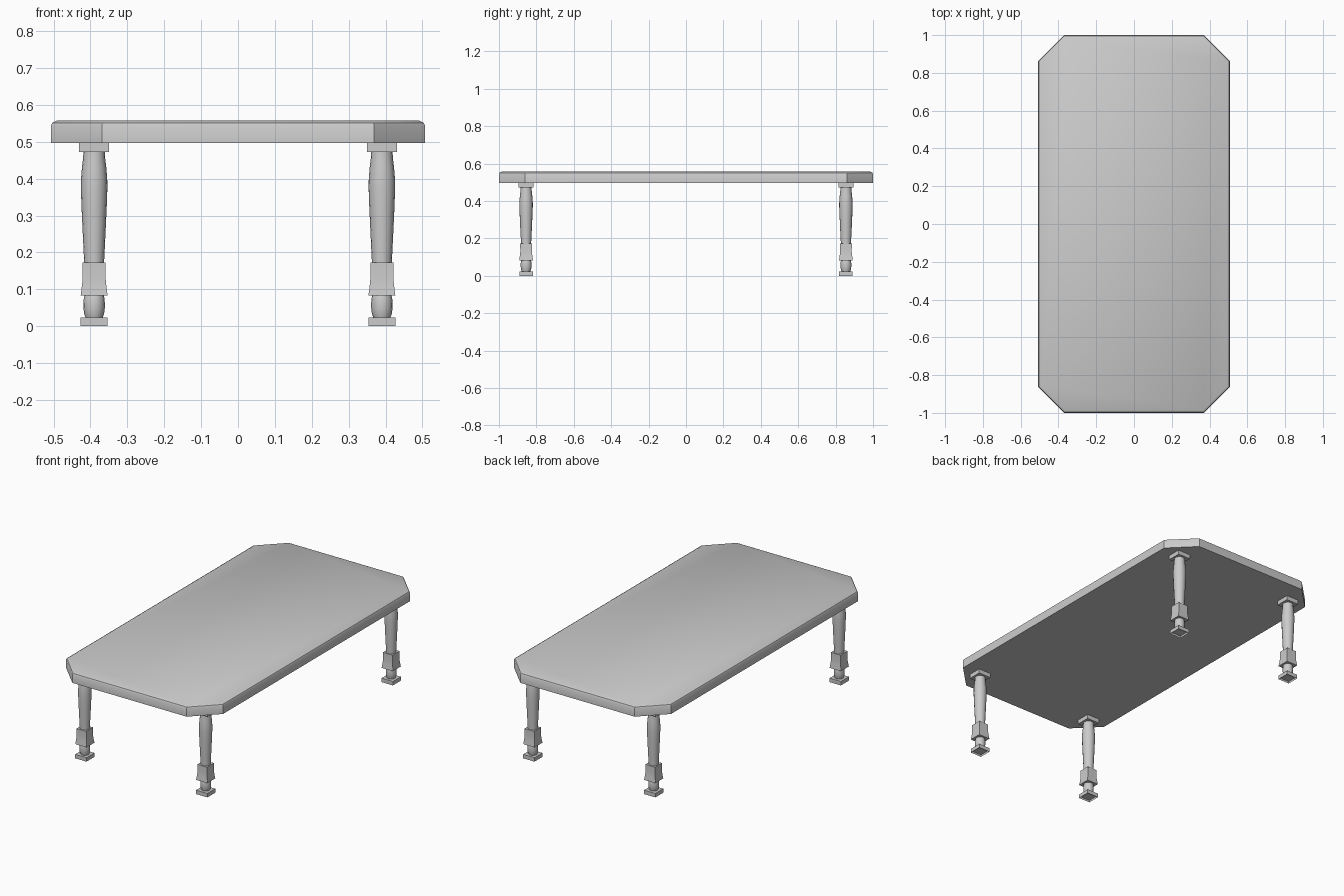
import bpy, bmesh, math

if "Cube" in bpy.data.objects:
    bpy.data.objects.remove(bpy.data.objects["Cube"])


def finish(name, bm, loc=(0, 0, 0), angle=35):
    bmesh.ops.recalc_face_normals(bm, faces=bm.faces)
    mesh = bpy.data.meshes.new(name)
    bm.to_mesh(mesh)
    bm.free()
    ob = bpy.data.objects.new(name, mesh)
    ob.location = loc
    bpy.context.collection.objects.link(ob)
    bpy.ops.object.select_all(action='DESELECT')
    ob.select_set(True)
    bpy.context.view_layer.objects.active = ob
    bpy.ops.object.shade_smooth_by_angle(angle=math.radians(angle))
    return ob


def skin(bm, rings):
    """Join equal-sized rings of points and cap both ends."""
    loops = [[bm.verts.new(p) for p in r] for r in rings]
    n = len(loops[0])
    for a, b in zip(loops, loops[1:]):
        for i in range(n):
            j = (i + 1) % n
            bm.faces.new((a[i], a[j], b[j], b[i]))
    bottom = bm.faces.new(loops[0][::-1])
    bm.faces.new(loops[-1])
    return bottom


def octagon(inset, z):
    hx, hy, c = 0.507 - inset, 1.0 - inset, 0.138 - inset * 0.586 + inset * 0.0
    return [(hx, -hy + c, z), (hx, hy - c, z), (hx - c, hy, z), (-hx + c, hy, z),
            (-hx, hy - c, z), (-hx, -hy + c, z), (-hx + c, -hy, z), (hx - c, -hy, z)]


def square(h, z):
    return [(-h, -h, z), (h, -h, z), (h, h, z), (-h, h, z)]


def circle(r, z, n=16):
    return [(r * math.cos(2 * math.pi * i / n), r * math.sin(2 * math.pi * i / n), z)
            for i in range(n)]


# table top with clipped corners and a chamfered upper edge
bm = bmesh.new()
skin(bm, [octagon(0, 0.497), octagon(0, 0.544), octagon(0.004, 0.551), octagon(0.015, 0.557)])
finish("table_top", bm, angle=30)

# leg profiles as (half width or radius, height)
foot_bulb = [(0.023, 0.023), (0.027, 0.034), (0.029, 0.050), (0.029, 0.063),
             (0.028, 0.075), (0.026, 0.083)]
flared_block = [(0.0365, 0.083), (0.033, 0.110), (0.031, 0.130), (0.0315, 0.173)]
shaft = [(0.027, 0.173), (0.031, 0.255), (0.034, 0.32), (0.036, 0.375), (0.0355, 0.40),
         (0.033, 0.43), (0.030, 0.455), (0.029, 0.472)]


def leg(name, x, y):
    bm = bmesh.new()
    # square foot with a small recess underneath
    base = skin(bm, [square(0.0365, 0), square(0.0365, 0.023)])
    bmesh.ops.inset_region(bm, faces=[base], thickness=0.015)
    bmesh.ops.translate(bm, verts=base.verts, vec=(0, 0, 0.012))
    # turned and square sections stacked up to the mounting plate
    skin(bm, [circle(r, z) for r, z in foot_bulb])
    skin(bm, [square(h, z) for h, z in flared_block])
    skin(bm, [circle(r, z) for r, z in shaft])
    skin(bm, [square(0.0405, 0.472), square(0.0405, 0.497)])
    finish(name, bm, (x, y, 0))


for sy, end in ((-1, "front"), (1, "back")):
    for sx, side in ((-1, "left"), (1, "right")):
        leg(f"{end}_{side}_leg", sx * 0.39, sy * 0.855)
